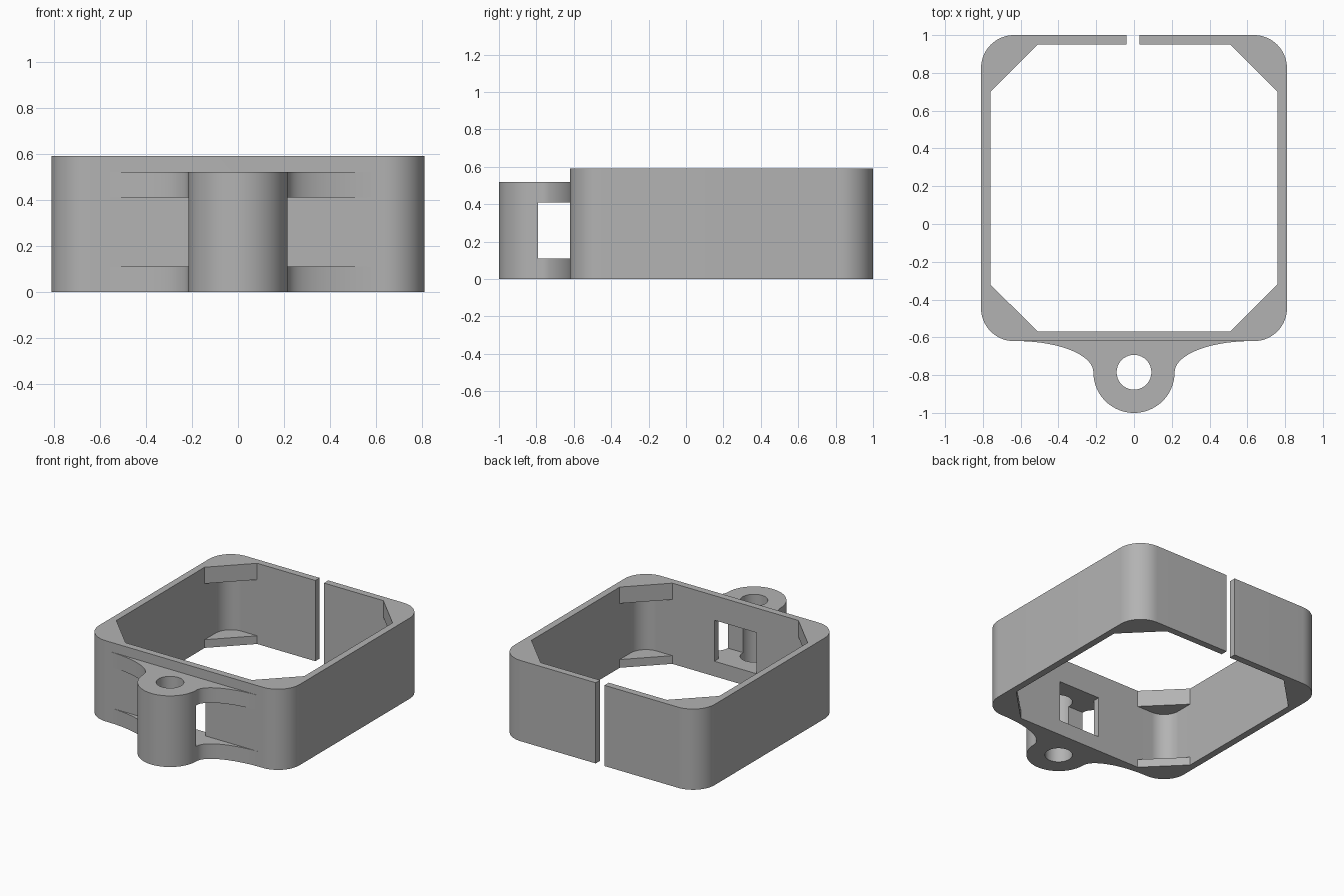
import bpy, bmesh, math

cube = bpy.data.objects.get("Cube")
if cube:
    bpy.data.objects.remove(cube, do_unlink=True)

grey = bpy.data.materials.new("plain_grey")
grey.use_nodes = True
COLOUR = (0.45, 0.45, 0.45, 1)
grey.diffuse_color = COLOUR
grey.node_tree.nodes["Principled BSDF"].inputs["Base Color"].default_value = COLOUR


def arc(cx, cy, rx, ry, start, end, steps):
    """Points along an elliptical arc, angles in degrees."""
    angles = [math.radians(start + (end - start) * i / steps) for i in range(steps + 1)]
    return [(cx + rx * math.cos(a), cy + ry * math.sin(a)) for a in angles]


def rounded(x, y0, y1, r, steps=16):
    """Rectangle outline with rounded corners, or chamfered with one step."""
    corners = [(x - r, y1 - r), (r - x, y1 - r), (r - x, y0 + r), (x - r, y0 + r)]
    return [p for i, (cx, cy) in enumerate(corners)
            for p in arc(cx, cy, r, r, i * 90, i * 90 + 90, steps)]


def box(x0, x1, y0, y1):
    return [(x0, y0), (x1, y0), (x1, y1), (x0, y1)]


def prism(name, outline, z0, z1):
    """Solid with a plan outline between two heights."""
    bm = bmesh.new()
    base = bm.faces.new([bm.verts.new((x, y, z0)) for x, y in outline])
    top = bmesh.ops.extrude_face_region(bm, geom=[base])["geom"]
    moved = [v for v in top if isinstance(v, bmesh.types.BMVert)]
    bmesh.ops.translate(bm, verts=moved, vec=(0, 0, z1 - z0))
    bmesh.ops.recalc_face_normals(bm, faces=bm.faces)
    mesh = bpy.data.meshes.new(name)
    bm.to_mesh(mesh)
    bm.free()
    mesh.materials.append(grey)
    obj = bpy.data.objects.new(name, mesh)
    bpy.context.collection.objects.link(obj)
    return obj


def activate(obj):
    bpy.ops.object.select_all(action="DESELECT")
    obj.select_set(True)
    bpy.context.view_layer.objects.active = obj


def cut(obj, outline, z0, z1):
    """Subtract a prism from the object."""
    cutter = prism("cutter", outline, z0, z1)
    cutter.hide_render = True
    mod = obj.modifiers.new("cut", "BOOLEAN")
    mod.operation, mod.solver, mod.object = "DIFFERENCE", "EXACT", cutter
    activate(obj)
    bpy.ops.object.modifier_apply(modifier=mod.name)
    bpy.data.objects.remove(cutter, do_unlink=True)


# Frame: rounded shell whose corners keep gussets at the top and bottom
WALL, FRONT, BACK, HEIGHT = 0.05, -0.62, 1.0, 0.59
frame = prism("frame", rounded(0.81, FRONT, BACK, 0.175), 0, HEIGHT)
inner = (0.81 - WALL, FRONT + WALL, BACK - WALL)
cut(frame, rounded(*inner, 0.25, steps=1), -0.1, HEIGHT + 0.1)
cut(frame, rounded(*inner, 0.125), 0.06, 0.47)

# Split in the back wall and window in the front wall
cut(frame, box(-0.04, 0.03, 0.9, 1.1), -0.1, HEIGHT + 0.1)
cut(frame, box(-0.17, 0.17, -0.7, -0.5), 0.11, 0.41)

# Lug: round nose blending into the front wall through concave flares
NOSE_Y, NOSE_R, REACH = -0.785, 0.215, 0.62
flare = (REACH - NOSE_R, FRONT - NOSE_Y)
outline = (arc(-REACH, NOSE_Y, *flare, 90, 0, 20)
           + arc(0, NOSE_Y, NOSE_R, NOSE_R, 180, 360, 40)[1:-1]
           + arc(REACH, NOSE_Y, *flare, 180, 90, 20))
lug = prism("mounting_lug", outline, 0, 0.52)

# Open gap behind the column, then the vertical bore
cut(lug, box(-1, 1, -0.79, -0.5), 0.11, 0.41)
cut(lug, arc(0, NOSE_Y, 0.092, 0.092, 0, 360, 40)[:-1], -0.1, 0.7)

for part in (frame, lug):
    activate(part)
    bpy.ops.object.shade_smooth_by_angle(angle=math.radians(30))
